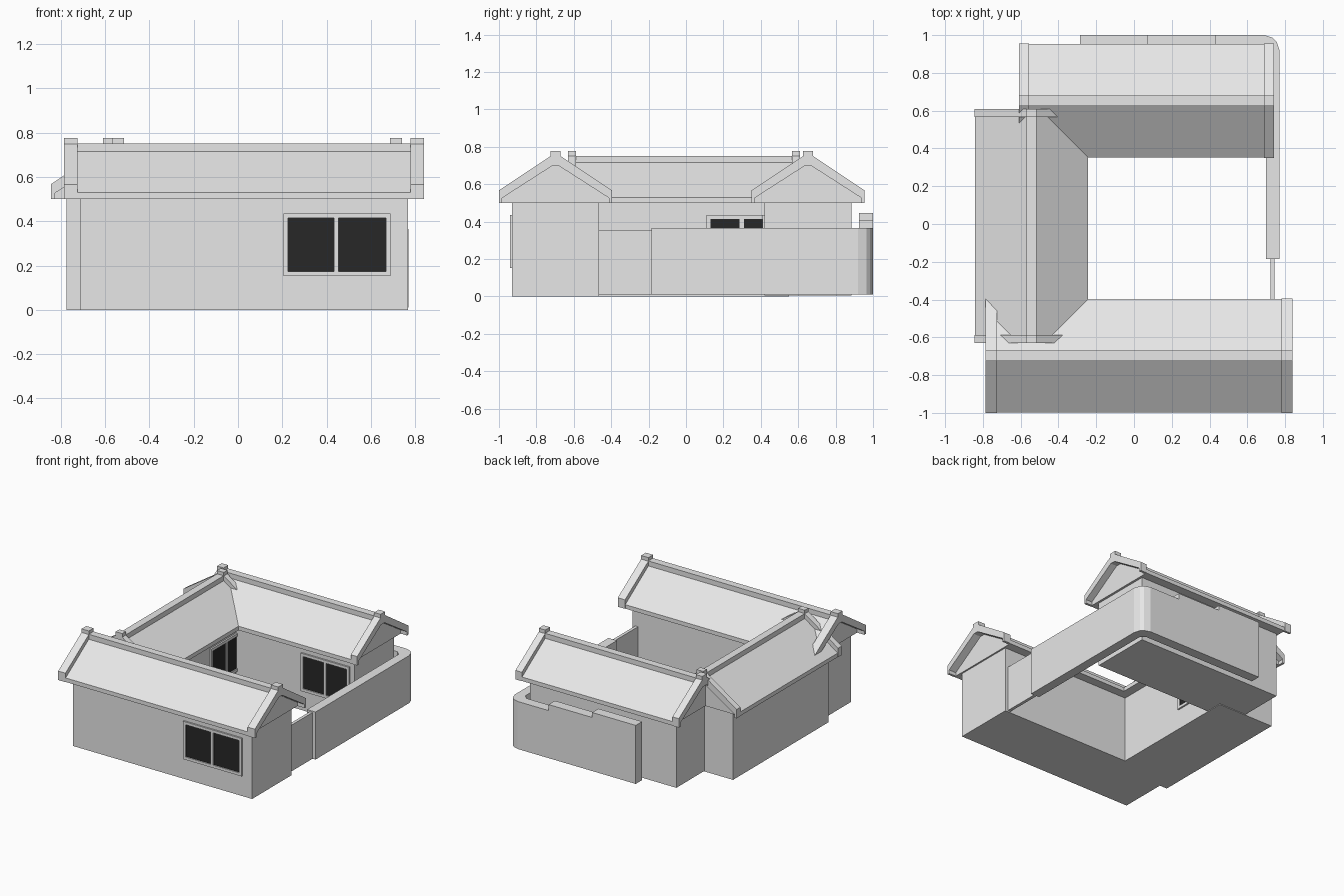
import bpy, bmesh

old = bpy.data.objects.get("Cube")
if old:
    bpy.data.objects.remove(old, do_unlink=True)


def material(name, rgb):
    m = bpy.data.materials.new(name)
    m.use_nodes = True
    m.diffuse_color = (*rgb, 1)
    m.node_tree.nodes["Principled BSDF"].inputs["Base Color"].default_value = (*rgb, 1)
    return m


GREY = material("light grey", (0.8, 0.8, 0.8))
DARK = material("dark glass", (0.02, 0.02, 0.02))


def prism(name, outline, start, end, place, mat=GREY):
    """Extrude a closed 2D outline from start to end; place maps (u, v, t) to xyz."""
    bm = bmesh.new()
    rings = [[bm.verts.new(place(u, v, t)) for u, v in outline] for t in (start, end)]
    for ring in rings:
        bm.faces.new(ring)
    for i in range(len(outline)):
        j = (i + 1) % len(outline)
        bm.faces.new((rings[0][i], rings[0][j], rings[1][j], rings[1][i]))
    bmesh.ops.recalc_face_normals(bm, faces=bm.faces)
    mesh = bpy.data.meshes.new(name)
    bm.to_mesh(mesh)
    bm.free()
    mesh.materials.append(mat)
    obj = bpy.data.objects.new(name, mesh)
    bpy.context.scene.collection.objects.link(obj)
    return obj


def rect(u0, u1, v0, v1):
    return [(u0, v0), (u1, v0), (u1, v1), (u0, v1)]


def mirrored(half):
    """Close a half profile by reflecting it across the centre line."""
    return half + [(-u, v) for u, v in reversed(half)]


def plan(u, v, t):
    return (u, v, t)


# Cross-sections shared by every wing
EAVE, RIDGE = 0.3, 0.0275
ROOF = mirrored([(EAVE, 0.5), (EAVE, 0.53), (RIDGE, 0.715)])
BARGE = mirrored([(0.285, 0.5), (0.303, 0.5), (0.303, 0.567), (RIDGE, 0.75)])
# the underside of the gable trim follows the slope
BARGE += [(-0.285, 0.527), (-0.02, 0.697), (0.02, 0.697), (0.285, 0.527)]


def wing(name, along_x, centre, roof_start, roof_end, trim, overhang, base=0.0):
    if along_x:
        place = lambda u, v, t: (t, centre + u, v)
    else:
        place = lambda u, v, t: (centre + u, t, v)
    prism(name + "_walls", rect(-0.2325, 0.2325, base, 0.505),
          roof_start + overhang, roof_end - overhang, place)
    a, b = roof_start + trim, roof_end - trim
    prism(name + "_roof", ROOF, a, b, place)
    prism(name + "_ridge", rect(-RIDGE, RIDGE, 0.7, 0.752), a, b, place)
    for side, s, e in (("start", roof_start, a), ("end", b, roof_end)):
        prism(f"{name}_gable_trim_{side}", BARGE, s, e, place)
        prism(f"{name}_ridge_cap_{side}", rect(-RIDGE, RIDGE, 0.7, 0.777), s, e, place)


wing("front_wing", True, -0.6975, -0.785, 0.84, 0.06, 0.072)
wing("back_wing", True, 0.6525, -0.61, 0.74, 0.053, 0.07, 0.005)
wing("side_wing", False, -0.5425, -0.63, 0.61, 0.043, 0.058)


def window(name, u0, u1, mid, place):
    """Frame bars standing off the wall with two dark panes set between them."""
    z0, z1, bar = 0.152, 0.435, 0.021
    bars = {
        "sill": rect(u0, u1, z0, z0 + bar),
        "head": rect(u0, u1, z1 - bar, z1),
        "left": rect(u0, u0 + bar, z0 + bar, z1 - bar),
        "right": rect(u1 - bar, u1, z0 + bar, z1 - bar),
        "mullion": rect(mid - 0.011, mid + 0.011, z0 + bar, z1 - bar),
    }
    for part, outline in bars.items():
        prism(f"{name}_{part}", outline, -0.004, 0.012, place)
    for i, (p, q) in enumerate(((u0 + bar, mid - 0.011), (mid + 0.011, u1 - bar))):
        prism(f"{name}_pane_{i}", rect(p, q, z0 + bar, z1 - bar), -0.004, 0.004, place, DARK)


# Windows: street side, courtyard back, courtyard side
window("front_window", 0.205, 0.69, 0.444, lambda u, v, t: (u, -0.93 - t, v))
window("back_window", 0.23, 0.63, 0.43, lambda u, v, t: (u, 0.42 - t, v))
window("side_window", 0.11, 0.49, 0.298, lambda u, v, t: (-0.31 + t, u, v))

# Low courtyard wall with a rounded outer corner
prism("courtyard_wall", [
    (0.70, -0.185), (0.77, -0.185), (0.77, 0.92), (0.755, 0.965), (0.735, 0.985),
    (0.69, 1.0), (-0.285, 1.0), (-0.285, 0.925), (0.67, 0.925), (0.70, 0.895),
], 0.01, 0.365, plan)

# Stepped coping along the back stretch
prism("wall_step_low", rect(-0.285, 0.435, 0.925, 1.0), 0.365, 0.41, plan)
prism("wall_step_high", rect(-0.285, 0.075, 0.925, 1.0), 0.41, 0.447, plan)

# Thin gate panel between the wall and the front wing
prism("gate_panel", rect(0.722, 0.745, -0.47, -0.18), 0.01, 0.355, plan)
